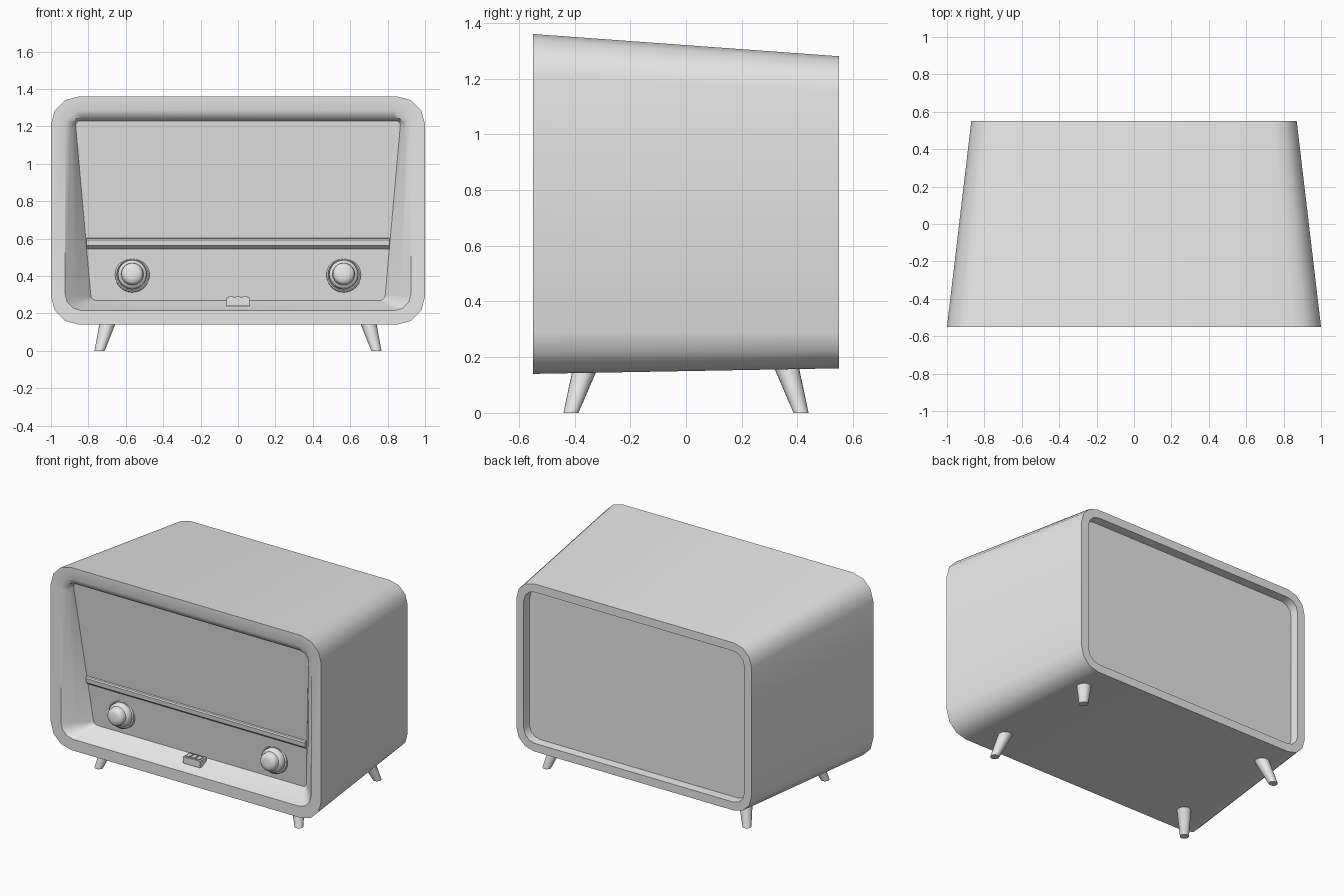
import bpy, bmesh, math
from mathutils import Vector

old = bpy.data.objects.get("Cube")
if old:
    bpy.data.objects.remove(old)

grey = bpy.data.materials.new("plain_grey")
grey.use_nodes = True
COLOR = (0.8, 0.8, 0.8, 1)
grey.diffuse_color = COLOR
grey.node_tree.nodes["Principled BSDF"].inputs["Base Color"].default_value = COLOR


def loft(name, rings, cap_start=True, cap_end=True, angle=40):
    """Skin a list of equal-length point rings into one object."""
    bm = bmesh.new()
    loops = [[bm.verts.new(p) for p in ring] for ring in rings]
    n = len(loops[0])
    for a, b in zip(loops, loops[1:]):
        for i in range(n):
            j = (i + 1) % n
            bm.faces.new((a[i], a[j], b[j], b[i]))
    if cap_start:
        bm.faces.new(loops[0][::-1])
    if cap_end:
        bm.faces.new(loops[-1])
    bmesh.ops.recalc_face_normals(bm, faces=bm.faces)
    mesh = bpy.data.meshes.new(name)
    bm.to_mesh(mesh)
    bm.free()
    mesh.materials.append(grey)
    obj = bpy.data.objects.new(name, mesh)
    bpy.context.collection.objects.link(obj)
    bpy.ops.object.select_all(action='DESELECT')
    obj.select_set(True)
    bpy.context.view_layer.objects.active = obj
    bpy.ops.object.shade_smooth_by_angle(angle=math.radians(angle))
    return obj


def rounded(w, z0, z1, r, depth, taper=0.0, steps=3):
    """Rounded rectangle facing y; depth maps z to y, taper narrows the foot."""
    points = []
    corners = [(1, z1 - r), (-1, z1 - r), (-1, z0 + r), (1, z0 + r)]
    for k, (sx, cz) in enumerate(corners):
        for s in range(steps + 1):
            a = math.pi / 2 * (k + s / steps)
            z = cz + r * math.sin(a)
            x = sx * (w - r) + r * math.cos(a)
            x *= 1 - taper * (z1 - z) / (z1 - z0)
            points.append((x, depth(z), z))
    return points


def flat(y):
    return lambda z: y


def panel_y(z):
    return -0.50 + 0.10 * (1.23 - z) / 0.96


# Cabinet: sloped front panel, flared rim, tapering shell and recessed back
FRONT, BACK = -0.55, 0.55
loft("cabinet", [
    rounded(0.87, 0.27, 1.23, 0.025, panel_y, 0.098),
    rounded(0.895, 0.235, 1.25, 0.06, lambda z: (panel_y(z) + FRONT) / 2 - 0.01, 0.035),
    rounded(0.925, 0.215, 1.285, 0.09, flat(FRONT)),
    rounded(1.0, 0.14, 1.36, 0.15, flat(FRONT)),
    rounded(0.87, 0.16, 1.28, 0.13, flat(BACK)),
    rounded(0.815, 0.215, 1.225, 0.08, flat(BACK)),
    rounded(0.81, 0.22, 1.22, 0.075, flat(BACK - 0.055)),
])

# Rail across the panel: a flat face with a bevelled underside
rail_profile = [(0.02, 0.605), (-0.012, 0.60), (-0.018, 0.592),
                (-0.018, 0.562), (0.0, 0.545), (0.02, 0.545)]
loft("panel_rail", [[(x, panel_y(z) + dy, z) for dy, z in rail_profile]
                    for x in (-0.81, 0.81)], angle=25)

# Turning knobs with a collar and a domed cap, square to the panel
normal = Vector((0, -0.96, 0.10)).normalized()
upward = Vector((0, 0.10, 0.96)).normalized()
knob_profile = [(0.092, -0.01), (0.092, 0.012), (0.084, 0.018), (0.078, 0.01),
                (0.077, 0.035), (0.070, 0.045), (0.060, 0.05), (0.057, 0.075),
                (0.048, 0.086), (0.025, 0.092)]
for side, x in (("right", -0.565), ("left", 0.565)):
    center = Vector((x, panel_y(0.405), 0.405))
    rings = []
    for radius, out in knob_profile:
        rings.append([center + normal * out
                      + Vector((radius * math.cos(t), 0, 0))
                      + upward * (radius * math.sin(t))
                      for t in (math.tau * i / 32 for i in range(32))])
    loft("knob_" + side, rings)


def box(name, x, y, z, sx, sy, sz):
    corners = [(-1, -1), (1, -1), (1, 1), (-1, 1)]
    return loft(name, [[(x + a * sx / 2, y + b * sy / 2, z + c * sz / 2)
                        for a, b in corners] for c in (-1, 1)])


# Small key block on the lower ledge with three keys
box("key_block", 0, -0.455, 0.262, 0.125, 0.07, 0.044)
for i in (-1, 0, 1):
    box("key_%d" % (i + 2), i * 0.037, -0.46, 0.285, 0.028, 0.045, 0.012)

# Splayed, tapering legs with level feet
for end, sy in (("front", -1), ("back", 1)):
    for side, sx in (("right", -1), ("left", 1)):
        rings = []
        for x, y, z, r in ((0.74, 0.413, 0, 0.027), (0.692, 0.36, 0.165, 0.045)):
            rings.append([(sx * x + r * math.cos(t), sy * y + r * math.sin(t), z)
                          for t in (math.tau * i / 20 for i in range(20))])
        loft("leg_%s_%s" % (end, side), rings)
